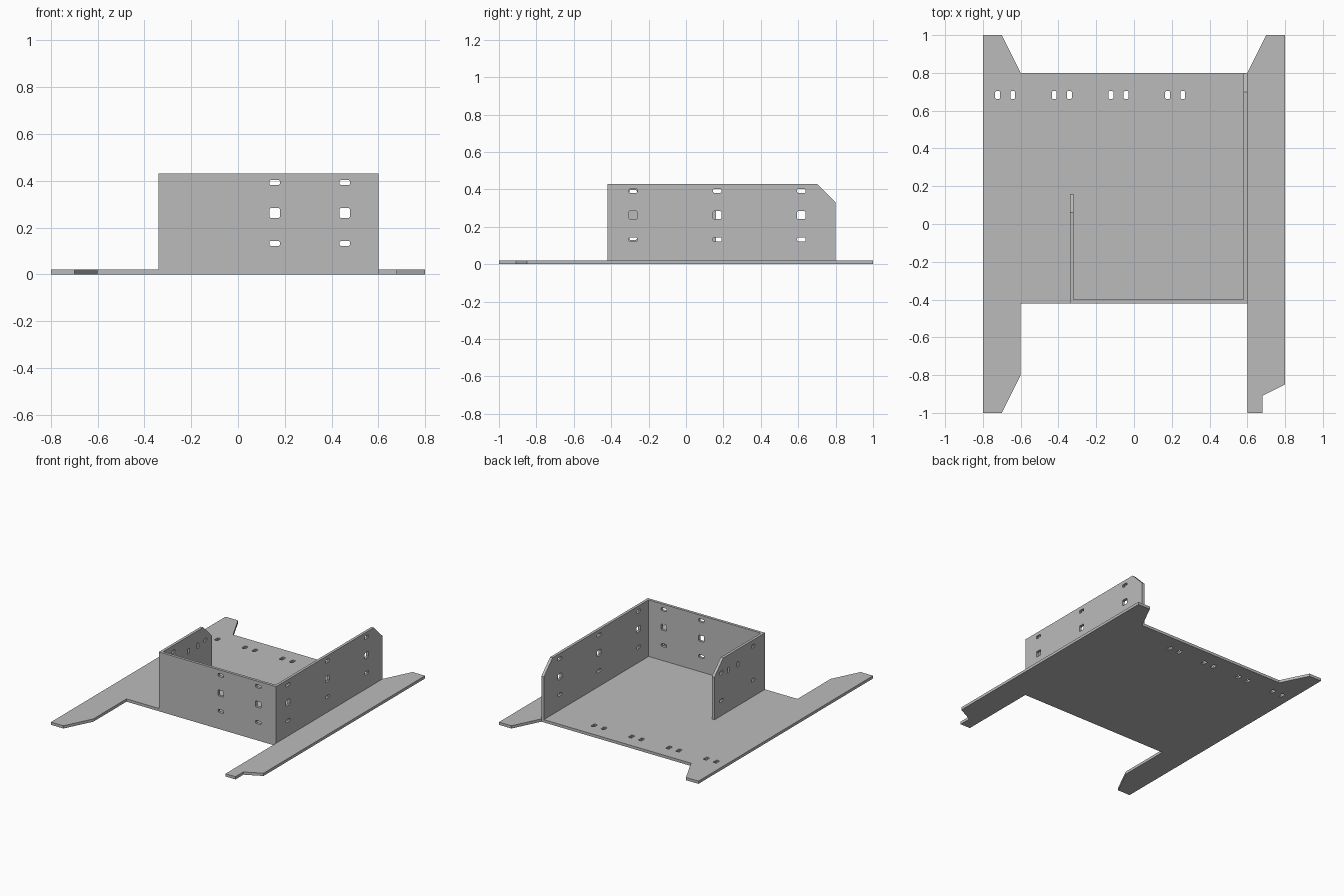
import bpy, bmesh
from mathutils import Matrix

if "Cube" in bpy.data.objects:
    bpy.data.objects.remove(bpy.data.objects["Cube"], do_unlink=True)

THICK = 0.02
TOP = 0.43
BEVEL = 0.1

grey = bpy.data.materials.new("sheet grey")
grey.use_nodes = True
colour = (0.5, 0.5, 0.5, 1)
grey.diffuse_color = colour
grey.node_tree.nodes["Principled BSDF"].inputs["Base Color"].default_value = colour


def slot(u, v, w, h, c=0.005):
    """Rectangular hole outline with clipped corners."""
    a, b = w / 2, h / 2
    pts = [(-a + c, -b), (a - c, -b), (a, -b + c), (a, b - c),
           (a - c, b), (-a + c, b), (-a, b - c), (-a, -b + c)]
    return [(u + x, v + y) for x, y in pts]


def sheet(name, outline, holes, matrix):
    """Flat panel of sheet material with holes, centred on its own plane."""
    curve = bpy.data.curves.new(name + "_profile", "CURVE")
    curve.dimensions = "2D"
    curve.fill_mode = "BOTH"
    curve.extrude = THICK / 2
    for loop in [outline] + holes:
        spline = curve.splines.new("POLY")
        spline.points.add(len(loop) - 1)
        for point, (u, v) in zip(spline.points, loop):
            point.co = (u, v, 0, 1)
        spline.use_cyclic_u = True
    temp = bpy.data.objects.new(name + "_profile", curve)
    bpy.context.collection.objects.link(temp)
    graph = bpy.context.evaluated_depsgraph_get()
    mesh = bpy.data.meshes.new_from_object(temp.evaluated_get(graph))
    bpy.data.objects.remove(temp, do_unlink=True)

    bm = bmesh.new()
    bm.from_mesh(mesh)
    bmesh.ops.remove_doubles(bm, verts=bm.verts, dist=0.0001)
    bm.transform(matrix)
    bmesh.ops.recalc_face_normals(bm, faces=bm.faces)
    for face in bm.faces:
        face.smooth = False
        face.material_index = 0
    bm.to_mesh(mesh)
    bm.free()
    mesh.name = name
    mesh.materials.clear()
    mesh.materials.append(grey)
    obj = bpy.data.objects.new(name, mesh)
    bpy.context.collection.objects.link(obj)
    return obj


def hole_columns(positions):
    """Columns of two slots with a square hole between them."""
    return [slot(u, v, 0.045, h) for u in positions
            for v, h in ((0.132, 0.022), (0.262, 0.043), (0.392, 0.022))]


def side_outline(back):
    """Side wall profile with the upper rear corner cut off."""
    return [(-0.42, THICK), (back, THICK), (back, TOP - BEVEL),
            (back - BEVEL, TOP), (-0.42, TOP)]


def side_matrix(x):
    """Panel u, v, normal become y, z, x."""
    return Matrix(((0, 0, 1, x), (1, 0, 0, 0), (0, 1, 0, 0), (0, 0, 0, 1)))


# Base plate with four arms and paired slots along the back
base = [(-0.8, 1), (-0.7, 1), (-0.6, 0.8), (0.6, 0.8), (0.7, 1), (0.8, 1),
        (0.8, -0.85), (0.68, -0.91), (0.68, -1), (0.6, -1), (0.6, -0.42),
        (-0.6, -0.42), (-0.6, -0.8), (-0.7, -1), (-0.8, -1)]
pairs = [slot(-0.722 + 0.3 * i + dx, 0.683, 0.026, 0.042)
         for i in range(4) for dx in (0, 0.08)]
sheet("base_plate", base, pairs, Matrix.Translation((0, 0, THICK / 2)))

# Front wall
front = [(-0.34, THICK), (0.6, THICK), (0.6, TOP), (-0.34, TOP)]
front_matrix = Matrix.Translation((0, -0.41, 0)) @ Matrix.Rotation(1.570796, 4, "X")
sheet("front_wall", front, hole_columns((0.157, 0.457)), front_matrix)

# Long left wall
sheet("left_wall", side_outline(0.8), hole_columns((-0.283, 0.167, 0.617)),
      side_matrix(0.59))

# Short right wall with its own mounting holes
mounts = [slot(y, z, 0.04, 0.022) for y, z in
          ((-0.283, 0.385), (-0.283, 0.14), (0.08, 0.33), (0.08, 0.13))]
mounts += [slot(y, 0.32, 0.022, 0.04) for y in (-0.11, 0)]
sheet("right_wall", side_outline(0.16), mounts, side_matrix(-0.33))
